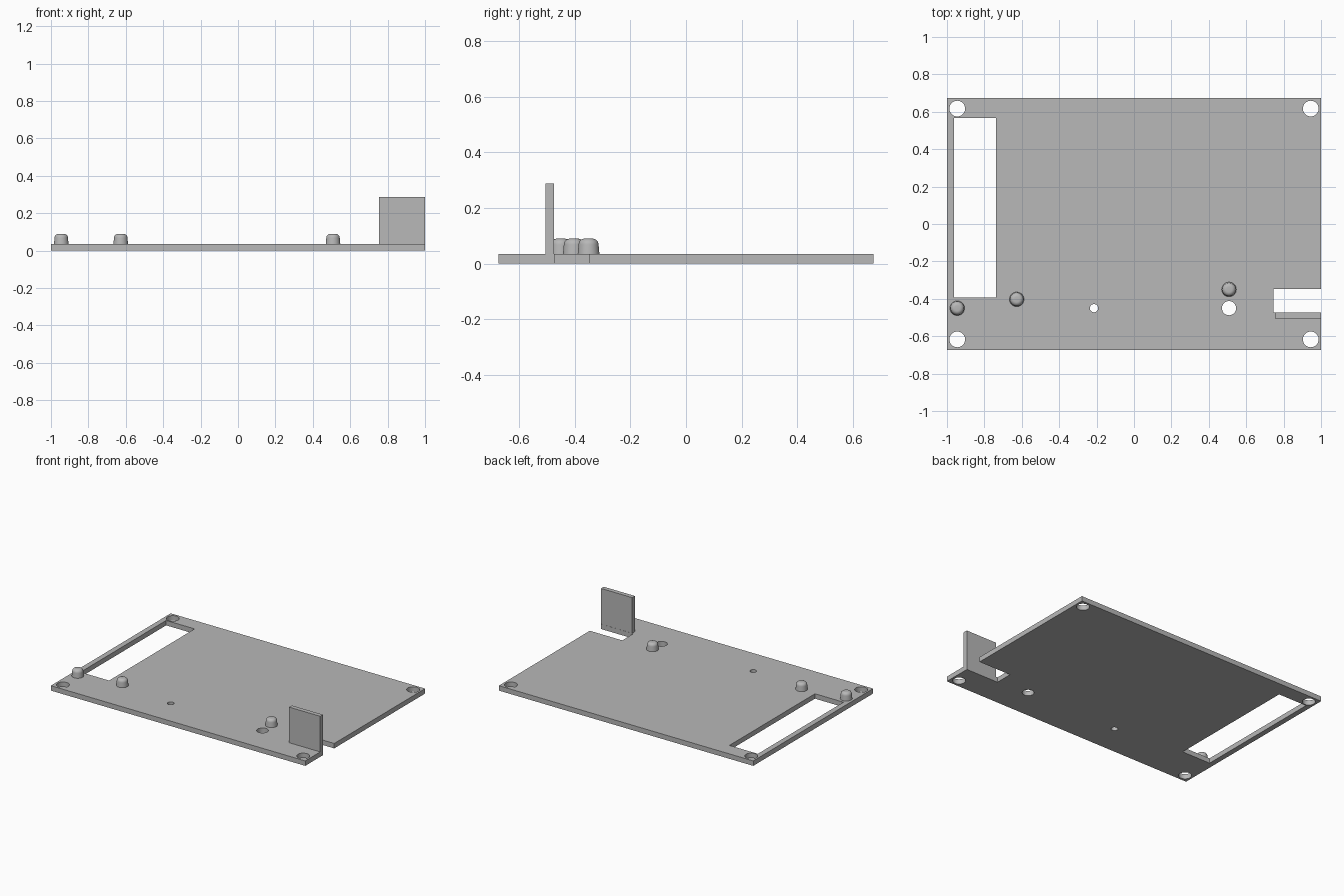
import bpy
import bmesh
from math import cos, sin, pi, radians
from mathutils import Matrix, Vector

THICK = 0.035

cube = bpy.data.objects.get("Cube")
if cube:
    bpy.data.objects.remove(cube, do_unlink=True)

grey = bpy.data.materials.new("plain grey")
grey.use_nodes = True
tone = (0.48, 0.48, 0.48, 1)
grey.diffuse_color = tone
grey.node_tree.nodes["Principled BSDF"].inputs["Base Color"].default_value = tone


def add_object(name, bm):
    """Turn a bmesh into a grey object with sharp edges kept."""
    bmesh.ops.remove_doubles(bm, verts=bm.verts, dist=0.0002)
    bmesh.ops.recalc_face_normals(bm, faces=bm.faces)
    mesh = bpy.data.meshes.new(name)
    bm.to_mesh(mesh)
    bm.free()
    mesh.materials.clear()
    mesh.materials.append(grey)
    obj = bpy.data.objects.new(name, mesh)
    bpy.context.collection.objects.link(obj)
    bpy.ops.object.select_all(action="DESELECT")
    obj.select_set(True)
    bpy.context.view_layer.objects.active = obj
    bpy.ops.object.shade_smooth_by_angle(angle=radians(30))
    return obj


def circle(x, y, r, n=32):
    return [(x + r * cos(2 * pi * i / n), y + r * sin(2 * pi * i / n)) for i in range(n)]


def rectangle(x0, x1, y0, y1):
    return [(x0, y0), (x1, y0), (x1, y1), (x0, y1)]


def plate(name, loops, thickness):
    """Extrude an outline; the inner loops become openings."""
    curve = bpy.data.curves.new(name, "CURVE")
    curve.dimensions = "2D"
    curve.fill_mode = "BOTH"
    curve.extrude = thickness / 2
    for loop in loops:
        spline = curve.splines.new("POLY")
        spline.points.add(len(loop) - 1)
        for point, (x, y) in zip(spline.points, loop):
            point.co = (x, y, 0, 1)
        spline.use_cyclic_u = True
    temp = bpy.data.objects.new(name + " outline", curve)
    bpy.context.collection.objects.link(temp)
    bpy.context.view_layer.update()
    mesh = temp.evaluated_get(bpy.context.evaluated_depsgraph_get()).to_mesh()
    bm = bmesh.new()
    bm.from_mesh(mesh)
    bpy.data.objects.remove(temp, do_unlink=True)
    bmesh.ops.translate(bm, verts=bm.verts, vec=(0, 0, thickness / 2))
    return add_object(name, bm)


def peg(name, x, y):
    """Slightly tapered pin with a rounded top, spun from a profile."""
    fillet, top = 0.022, 0.09
    profile = [(0, THICK), (0.039, THICK)]
    for i in range(7):
        a = i * pi / 12
        profile.append((0.014 + fillet * cos(a), top - fillet + fillet * sin(a)))
    profile.append((0, top))
    bm = bmesh.new()
    verts = [bm.verts.new((r, 0, z)) for r, z in profile]
    edges = [bm.edges.new(pair) for pair in zip(verts, verts[1:])]
    bmesh.ops.spin(bm, geom=verts + edges, cent=(0, 0, 0), axis=(0, 0, 1),
                   angle=2 * pi, steps=32, use_duplicate=False)
    obj = add_object(name, bm)
    obj.location = (x, y, 0)


# Base board with a notch in its left edge
outline = [(-1, -0.673), (1, -0.673), (1, -0.473), (0.745, -0.473),
           (0.745, -0.348), (1, -0.348), (1, 0.673), (-1, 0.673)]
loops = [outline, rectangle(-0.962, -0.738, -0.394, 0.567)]
loops += [circle(sx * 0.945, sy * 0.617, 0.042) for sx in (-1, 1) for sy in (-1, 1)]
loops += [circle(0.508, -0.45, 0.038), circle(-0.214, -0.45, 0.022)]
plate("base_board", loops, THICK)

# Locating pegs
peg("right_edge_peg", -0.945, -0.45)
peg("right_inner_peg", -0.627, -0.403)
peg("left_peg", 0.508, -0.35)

# Upright tab beside the notch
low, high = Vector((0.755, -0.505, THICK)), Vector((1, -0.474, 0.288))
bm = bmesh.new()
bmesh.ops.create_cube(bm, size=1, matrix=Matrix.Translation((low + high) / 2)
                      @ Matrix.Diagonal((*(high - low), 1)))
add_object("upright_tab", bm)
